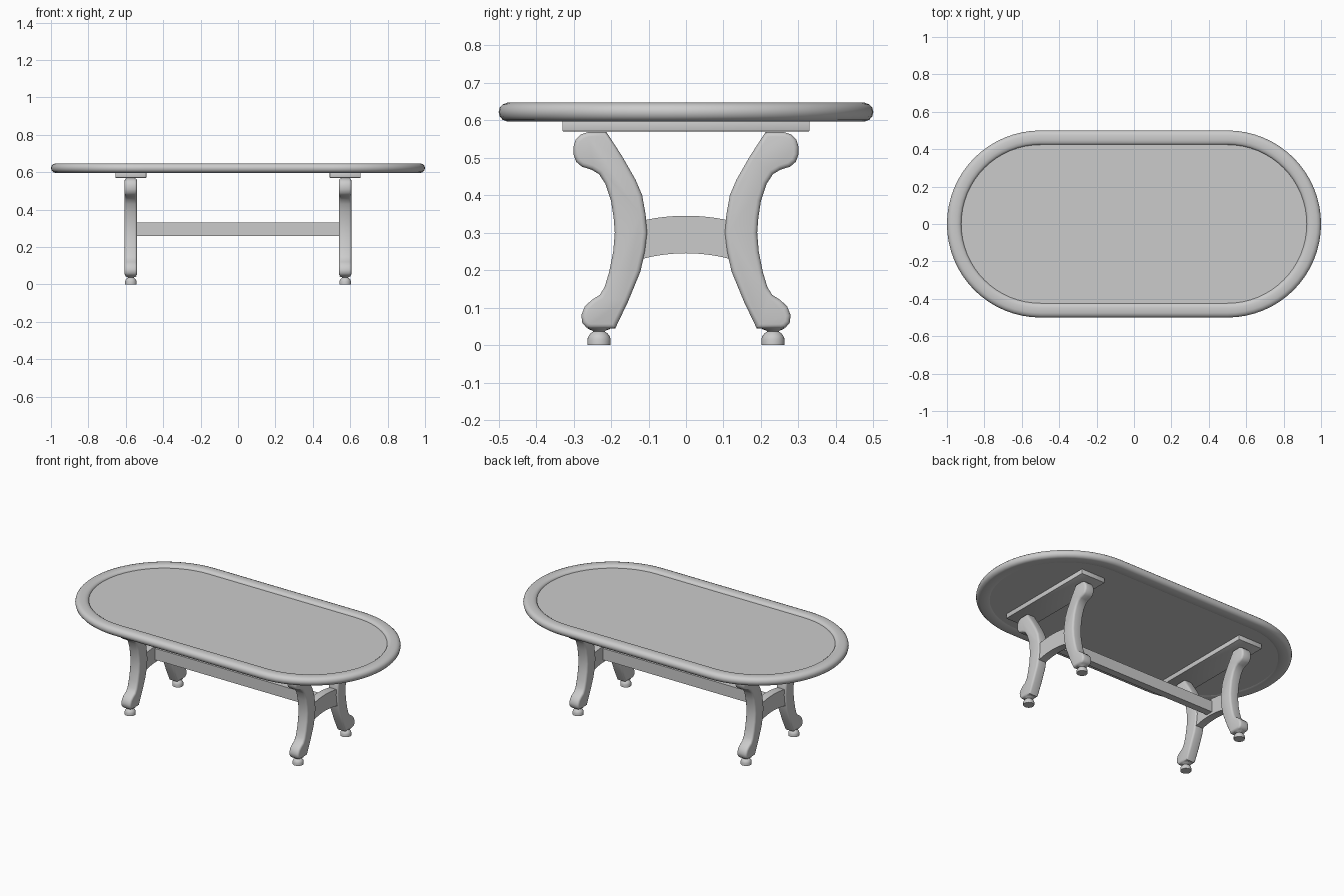
import bpy, bmesh, math

if "Cube" in bpy.data.objects:
    bpy.data.objects.remove(bpy.data.objects["Cube"])

def finish(name, bm, angle=35):
    bmesh.ops.recalc_face_normals(bm, faces=bm.faces)
    me = bpy.data.meshes.new(name)
    bm.to_mesh(me)
    bm.free()
    ob = bpy.data.objects.new(name, me)
    bpy.context.collection.objects.link(ob)
    bpy.ops.object.select_all(action='DESELECT')
    ob.select_set(True)
    bpy.context.view_layer.objects.active = ob
    bpy.ops.object.shade_smooth_by_angle(angle=math.radians(angle))
    return ob

def stadium(r, z, n=32):
    """Loop of points around two half circles centred on x = +-0.5."""
    pts = []
    for cx, start in ((0.5, -math.pi / 2), (-0.5, math.pi / 2)):
        for i in range(n + 1):
            a = start + math.pi * i / n
            pts.append((cx + r * math.cos(a), r * math.sin(a), z))
    return pts

def bridge(bm, rings, closed):
    n = len(rings[0])
    for k in range(len(rings) if closed else len(rings) - 1):
        a, b = rings[k], rings[(k + 1) % len(rings)]
        for i in range(n):
            j = (i + 1) % n
            bm.faces.new((a[i], a[j], b[j], b[i]))

def slab(name, outline, x, half, bevel, segments=3):
    """Extrude a (y, z) outline along x and round the rims of both sides."""
    bm = bmesh.new()
    a = [bm.verts.new((x - half, y, z)) for y, z in outline]
    b = [bm.verts.new((x + half, y, z)) for y, z in outline]
    bridge(bm, [a, b], False)
    caps = [bm.faces.new(a), bm.faces.new(b)]
    bmesh.ops.recalc_face_normals(bm, faces=bm.faces)
    if bevel:
        edges = [e for f in caps for e in f.edges]
        bmesh.ops.bevel(bm, geom=edges, offset=bevel, segments=segments,
                        profile=0.5, affect='EDGES', clamp_overlap=True)
    return finish(name, bm)

def box(name, loc, size, bevel=0.0):
    bm = bmesh.new()
    bmesh.ops.create_cube(bm, size=1)
    for v in bm.verts:
        v.co = [l + c * s for l, c, s in zip(loc, v.co, size)]
    if bevel:
        bmesh.ops.bevel(bm, geom=bm.edges[:], offset=bevel, segments=2,
                        profile=0.5, affect='EDGES')
    return finish(name, bm)

# Rounded rail around the table top
rail = [(0.423, 0.601), (0.435, 0.597), (0.478, 0.597), (0.489, 0.601),
        (0.497, 0.610), (0.500, 0.622), (0.497, 0.634), (0.489, 0.642),
        (0.476, 0.647), (0.448, 0.647), (0.434, 0.644), (0.426, 0.638), (0.423, 0.630)]
bm = bmesh.new()
bridge(bm, [[bm.verts.new(p) for p in stadium(r, z)] for r, z in rail], True)
finish("top_rail", bm)

# Flat playing surface inside the rail
bm = bmesh.new()
rings = [[bm.verts.new(p) for p in stadium(0.424, z)] for z in (0.601, 0.632)]
bridge(bm, rings, False)
for ring in rings:
    bm.faces.new(ring)
finish("top_panel", bm)

# Leg outline in (y, z): scrolled top, waist, scrolled foot
leg = [(0.212, 0.568), (0.262, 0.568), (0.280, 0.562), (0.294, 0.549), (0.300, 0.530),
       (0.300, 0.508), (0.293, 0.489), (0.278, 0.476), (0.252, 0.468), (0.232, 0.456),
       (0.215, 0.430), (0.200, 0.385), (0.193, 0.340), (0.190, 0.300), (0.194, 0.250),
       (0.205, 0.195), (0.217, 0.155), (0.230, 0.134), (0.252, 0.120), (0.270, 0.103),
       (0.279, 0.080), (0.277, 0.060), (0.266, 0.047), (0.255, 0.044), (0.189, 0.044),
       (0.155, 0.115), (0.122, 0.195), (0.109, 0.250), (0.103, 0.300), (0.108, 0.350),
       (0.117, 0.400), (0.134, 0.440), (0.170, 0.503)]
# Turned foot profile (radius, z)
foot = [(0.031, 0.0), (0.031, 0.016), (0.028, 0.024), (0.022, 0.032), (0.015, 0.036),
        (0.018, 0.039), (0.027, 0.042), (0.031, 0.045)]
# Arched brace outline in (y, z)
ys = [-0.125 + 0.25 * i / 12 for i in range(13)]
brace = [(y, 0.345 - 0.95 * y * y) for y in ys] + [(y, 0.245 - 1.1 * y * y) for y in reversed(ys)]

for side, sx in (("left", -1), ("right", 1)):
    x = 0.573 * sx
    box(side + "_cleat", (x, 0, 0.585), (0.166, 0.66, 0.030), 0.003)
    slab(side + "_brace", brace, x, 0.024, 0)
    for end, sy in (("front", -1), ("back", 1)):
        slab(f"{end}_{side}_leg", [(y * sy, z) for y, z in leg], x, 0.033, 0.012)
        bm = bmesh.new()
        rings = [[bm.verts.new((x + r * math.cos(math.tau * i / 24),
                                0.232 * sy + r * math.sin(math.tau * i / 24), z))
                  for i in range(24)] for r, z in foot]
        bridge(bm, rings, False)
        bm.faces.new(rings[0])
        bm.faces.new(rings[-1])
        finish(f"{end}_{side}_foot", bm)

# Long stretcher joining the two braces
box("stretcher", (0, 0, 0.295), (1.11, 0.045, 0.07))
